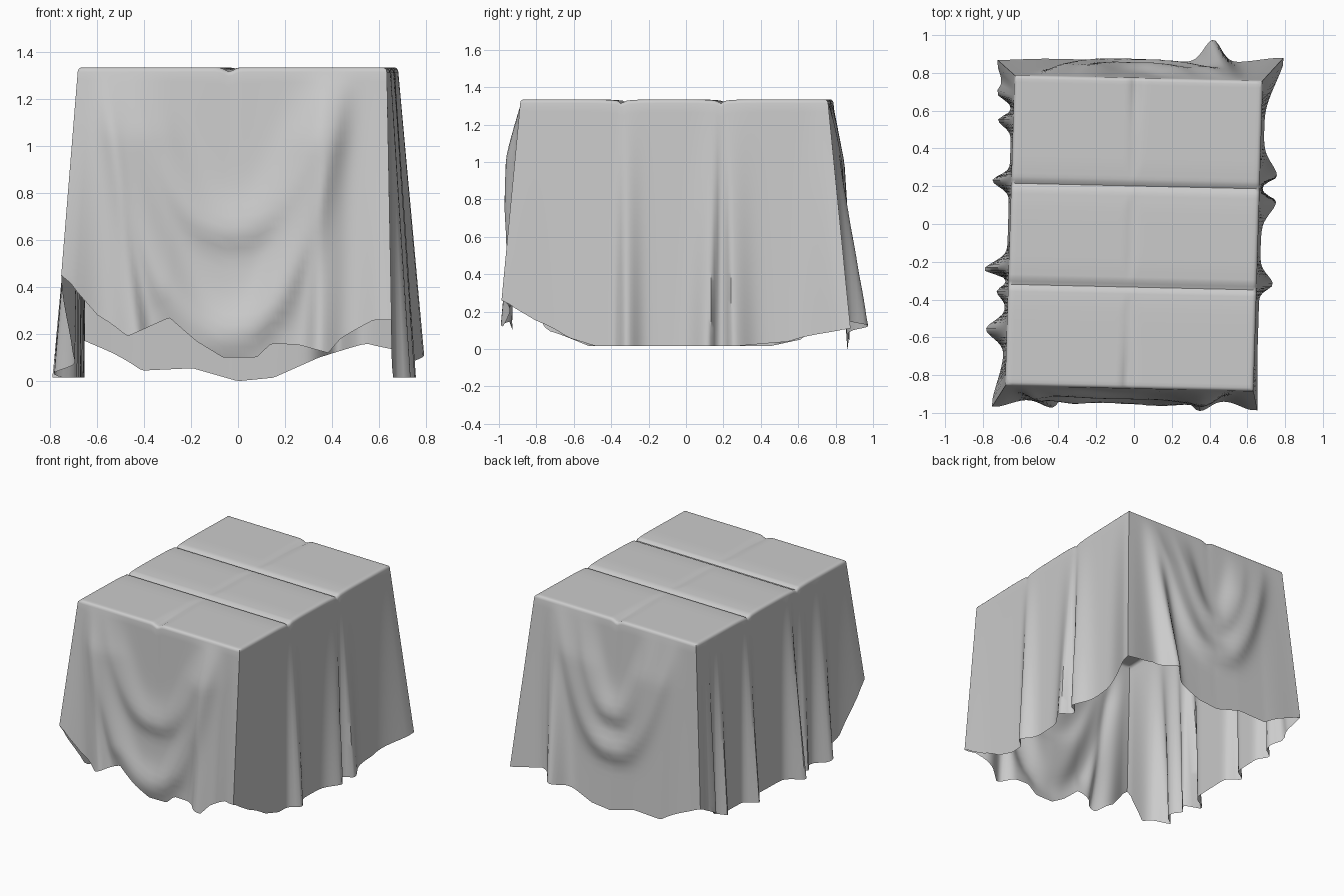
import bpy, bmesh, math
from mathutils import Vector

cube = bpy.data.objects.get("Cube")
if cube:
    bpy.data.objects.remove(cube)

TOP, ROUND = 1.335, 0.02
NX, NY, ROWS = 72, 90, 26

# Top corners and the extra flare of the hem below them:
# front left edge, front right edge, back right edge, back left edge
CORNERS = [Vector(c) for c in ((-.68, -.86), (.63, -.89), (.68, .76), (-.63, .79))]
FLARES = [Vector(c) for c in ((-.07, -.11), (.02, -.10), (.11, .12), (-.09, .08))]
NORMALS = [Vector(c) for c in ((0, -1), (1, 0), (0, 1), (-1, 0))]
SIDE_FLARE = (.05, .015, .09, .01)

# Hem height along each side: (fraction, height)
HEMS = [
    ((0, .45), (.07, .28), (.15, .19), (.29, .27), (.38, .17), (.47, .1), (.58, .1),
     (.63, .16), (.72, .155), (.82, .12), (.86, .18), (.96, .26), (1, .26)),
    ((0, .26), (.06, .15), (.15, .06), (.24, .015), (.7, .015), (.88, .04), (1, .11)),
    ((0, .11), (.1, .16), (.25, .1), (.4, .015), (.52, 0), (.67, .055), (.84, .045),
     (.9, .1), (1, .2)),
    ((0, .2), (.1, .05), (.2, .015), (.8, .015), (.93, .1), (1, .45)),
]

# Hanging folds per side: (fraction at top, at hem, width before, width after, depth)
FOLDS = [
    ((.06, .18, .1, .04, .06), (.82, .79, .05, .08, .06)),
    ((.34, .34, .04, .07, .07), (.64, .615, .09, .03, .075), (.68, .695, .03, .1, .075)),
    ((.12, .19, .06, .07, .12),),
    ((.06, .06, .03, .03, .08), (.13, .135, .03, .05, .07), (.33, .335, .04, .05, .09),
     (.62, .63, .06, .03, .12), (.7, .7, .03, .05, .05), (.82, .825, .06, .07, .1)),
]

# Draped swags per side: (centre x, lowest height, half width, depth)
SWAGS = [
    ((-.03, .63, .4, .03), (-.06, .17, .5, .045)),
    (),
    ((0, .68, .28, .04), (0, .42, .44, .04)),
    (),
]


def bell(d, before, after):
    return math.exp(-(d / (before if d < 0 else after)) ** 2)


def along(points, s):
    for (a, za), (b, zb) in zip(points, points[1:]):
        if s <= b:
            return za + (zb - za) * (s - a) / (b - a)
    return points[-1][1]


def swag(side, x, z):
    total = 0
    for centre, low, half, depth in SWAGS[side]:
        u = abs(x - centre) / half
        curve = low + (1.25 - low) * u ** 2.4
        slope = 2.4 * (1.25 - low) * u ** 1.4 / half
        total += depth * bell((z - curve) / math.hypot(1, slope), .06, .13)
    return total


def top_point(u, v):
    front = CORNERS[0].lerp(CORNERS[1], u)
    back = CORNERS[3].lerp(CORNERS[2], u)
    p = front.lerp(back, v)
    p *= 1 - ROUND / .75
    dip = .022 * max(bell(v - .325, .013, .013), bell(v - .655, .013, .013))
    soft = .022 * max(bell(v - .325, .05, .05), bell(v - .655, .05, .05)) * .3
    edge = max(bell(v, .12, .12), bell(1 - v, .12, .12))
    seam = bell(u - .49, .02, .02) * (.006 + .012 * edge)
    return Vector((p.x, p.y, TOP - max(dip, soft, seam)))


bm = bmesh.new()

# Creased top
grid = [[bm.verts.new(top_point(i / NX, j / NY)) for i in range(NX + 1)]
        for j in range(NY + 1)]
for j in range(NY):
    for i in range(NX):
        bm.faces.new((grid[j][i], grid[j][i + 1], grid[j + 1][i + 1], grid[j + 1][i]))

# Rim of the top, as (vertex, side, fraction along side)
rim = [(grid[0][i], 0, i / NX) for i in range(NX)]
rim += [(grid[j][NX], 1, j / NY) for j in range(NY)]
rim += [(grid[NY][NX - i], 2, i / NX) for i in range(NX)]
rim += [(grid[NY - j][0], 3, j / NY) for j in range(NY)]


# One strip of cloth hanging from a rim vertex
def strand(vert, side, s):
    out = NORMALS[side].copy()
    if s == 0:
        out += NORMALS[side - 1]
    nxt = (side + 1) % 4
    length = (CORNERS[nxt] - CORNERS[side]).length
    verts = [vert]
    start = vert.co
    for k in (1, 2, 3):
        a = k * math.pi / 6
        p = start.xy + out * ROUND * math.sin(a)
        verts.append(bm.verts.new((p.x, p.y, start.z - ROUND * (1 - math.cos(a)))))
    edge = verts[-1].co.copy()
    hem = along(HEMS[side], s)
    near, far = bell(s * length, .09, .09), bell((1 - s) * length, .09, .09)
    free = 1 - max(near, far)
    for k in range(1, ROWS + 1):
        t = k / ROWS
        z = edge.z + (hem - edge.z) * t
        push = SIDE_FLARE[side] * t
        for top, low, before, after, depth in FOLDS[side]:
            centre = top + (low - top) * t
            push += depth * t * bell((s - centre) * length, before, after)
        push += swag(side, edge.x, z) * min(1, 4 * t) * min(1, 4 * (1 - t) + .5)
        p = edge.xy + NORMALS[side] * push * free
        p += (FLARES[side] * near + FLARES[nxt] * far) * t
        verts.append(bm.verts.new((p.x, p.y, z)))
    return verts


strands = [strand(*r) for r in rim]
for a, b in zip(strands, strands[1:] + strands[:1]):
    for k in range(len(a) - 1):
        bm.faces.new((a[k], a[k + 1], b[k + 1], b[k]))

bmesh.ops.recalc_face_normals(bm, faces=bm.faces)
mesh = bpy.data.meshes.new("draped_cloth")
bm.to_mesh(mesh)
bm.free()
cloth = bpy.data.objects.new("draped_cloth", mesh)
bpy.context.collection.objects.link(cloth)

# Plain cloth colour
grey = bpy.data.materials.new("light_grey_cloth")
grey.use_nodes = True
colour = (.6, .6, .6, 1)
grey.diffuse_color = colour
grey.node_tree.nodes["Principled BSDF"].inputs["Base Color"].default_value = colour
mesh.materials.append(grey)

bpy.context.view_layer.objects.active = cloth
cloth.select_set(True)
bpy.ops.object.shade_smooth_by_angle(angle=math.radians(50))
